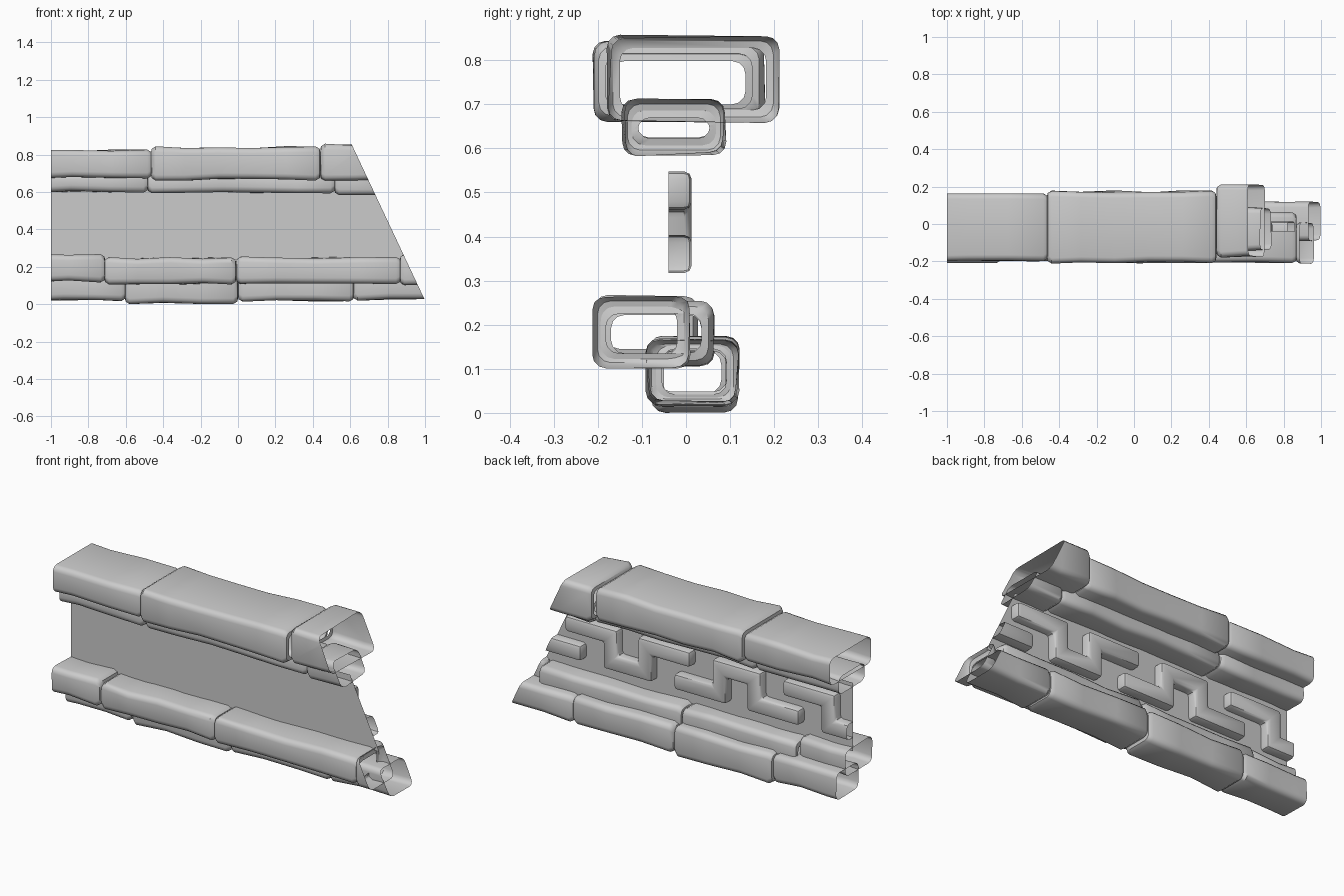
import bpy, bmesh, random
from math import sin, cos, pi
from mathutils import Vector

random.seed(4)
if "Cube" in bpy.data.objects:
    bpy.data.objects.remove(bpy.data.objects["Cube"])

stone = bpy.data.materials.new("grey stone")
stone.use_nodes = True
COLOR = (0.6, 0.6, 0.6, 1)
stone.diffuse_color = COLOR
stone.node_tree.nodes["Principled BSDF"].inputs["Base Color"].default_value = COLOR

END = 1.2                                   # beyond the sloping cut
CUT_POINT, CUT_NORMAL = Vector((1, 0, 0.02)), Vector((0.84, 0, 0.395))


def finish(bm, name, smooth=True):
    """Trim both ends of the wall, leaving them open, and make the object."""
    for point, normal in ((CUT_POINT, CUT_NORMAL), (Vector((-1, 0, 0)), Vector((-1, 0, 0)))):
        bmesh.ops.bisect_plane(bm, geom=bm.verts[:] + bm.edges[:] + bm.faces[:], dist=1e-5,
                               plane_co=point, plane_no=normal, clear_outer=True)
    mesh = bpy.data.meshes.new(name)
    bm.to_mesh(mesh)
    bm.free()
    mesh.materials.append(stone)
    obj = bpy.data.objects.new(name, mesh)
    bpy.context.collection.objects.link(obj)
    if smooth:
        bpy.ops.object.select_all(action='DESELECT')
        obj.select_set(True)
        bpy.context.view_layer.objects.active = obj
        bpy.ops.object.shade_smooth_by_angle(angle=0.7)
    return obj


def ring(bm, x, y0, y1, z0, z1, inset, radius, wobble):
    """Rounded rectangle across the wall."""
    y0, y1, z0, z1 = y0 + inset + radius, y1 - inset - radius, z0 + inset + radius, z1 - inset - radius
    verts = []
    for i, (y, z) in enumerate(((y1, z1), (y0, z1), (y0, z0), (y1, z0))):
        dy, dz = random.uniform(-wobble, 0), random.uniform(-wobble, 0)
        dy, dz = dy * (1 if y == y1 else -1), dz * (1 if z == z1 else -1)
        for k in range(4):
            a = pi / 2 * (i + k / 3)
            verts.append(bm.verts.new((x, y + dy + radius * cos(a), z + dz + radius * sin(a))))
    return verts


def block(name, x0, x1, y0, y1, z0, z1, radius=0.03):
    """One worn hollow stone, with rounded lips at its ends."""
    bm = bmesh.new()
    soft = 0.025
    stations = [(x0, 0.03, 0), (x0 + 0.004, 0.014, 0), (x0 + soft, 0, 0.004)]
    steps = max(1, round((x1 - x0) / 0.2))
    stations += [(x0 + (x1 - x0) * i / steps, 0, 0.012) for i in range(1, steps)]
    stations += [(x1 - soft, 0, 0.004), (x1 - 0.004, 0.014, 0), (x1, 0.03, 0)]
    rings = [ring(bm, x, y0, y1, z0, z1, inset, radius, wobble) for x, inset, wobble in stations]
    for a, b in zip(rings, rings[1:]):
        for i in range(len(a)):
            j = (i + 1) % len(a)
            bm.faces.new((a[i], a[j], b[j], b[i]))
    bmesh.ops.recalc_face_normals(bm, faces=bm.faces)
    finish(bm, name)


# Four courses of stones: x start, x end, y range, z range
START = -1.1
courses = {
    "coping_stone": [(START, -0.46, -0.2, 0.165, 0.67, 0.828),
                     (-0.465, 0.44, -0.212, 0.18, 0.66, 0.845),
                     (0.44, END, -0.18, 0.212, 0.657, 0.858)],
    "upper_ledge_stone": [(START, -0.48, -0.145, 0.09, 0.595, 0.7),
                          (-0.485, 0.52, -0.14, 0.085, 0.592, 0.7),
                          (0.515, END, -0.147, 0.092, 0.582, 0.715)],
    "lower_ledge_stone": [(START, -0.71, -0.21, 0.03, 0.115, 0.268),
                          (-0.715, -0.01, -0.2, 0.065, 0.105, 0.252),
                          (-0.01, 0.87, -0.212, 0.065, 0.105, 0.255),
                          (0.865, END, -0.215, 0.01, 0.1, 0.268)],
    "base_stone": [(START, -0.6, -0.09, 0.11, 0.015, 0.17),
                   (-0.605, 0, -0.08, 0.12, 0.0, 0.175),
                   (0, 0.62, -0.085, 0.122, 0.012, 0.175),
                   (0.615, END, -0.092, 0.122, 0.018, 0.17)],
}
for name, stones in courses.items():
    for n, dims in enumerate(stones, 1):
        block(f"{name}_{n}", *dims)

# Thin wall panel
PANEL_Y = -0.04
bm = bmesh.new()
bm.faces.new([bm.verts.new((x, PANEL_Y, z)) for x, z in
              ((START, 0.24), (END, 0.24), (END, 0.62), (START, 0.62))])
finish(bm, "wall_panel", False)

# Raised meander keys on the back, alternately cupped and arched
LOW, HIGH, WIDTH = 0.317, 0.548, 0.087
OUTER, INNER, ARM = 0.15, 0.06, 0.385


def meander_key(name, centre, arched):
    half = [(INNER, HIGH), (INNER, LOW + WIDTH)]
    half = [(ARM, HIGH - WIDTH), (ARM, HIGH), (OUTER - WIDTH, HIGH), (OUTER - WIDTH, LOW + WIDTH)]
    outline = half + [(-x, z) for x, z in reversed(half)]
    outline += [(-OUTER, HIGH - WIDTH), (-OUTER, LOW), (OUTER, LOW), (OUTER, HIGH - WIDTH)]
    bm = bmesh.new()
    base = bm.faces.new([bm.verts.new((centre + x, PANEL_Y, LOW + HIGH - z if arched else z))
                         for x, z in outline])
    grown = bmesh.ops.extrude_face_region(bm, geom=[base], use_keep_orig=True)["geom"]
    bmesh.ops.translate(bm, vec=(0, 0.053, 0), verts=[g for g in grown if isinstance(g, bmesh.types.BMVert)])
    bmesh.ops.delete(bm, geom=[base], context='FACES_ONLY')
    bmesh.ops.recalc_face_normals(bm, faces=bm.faces)
    if sum(f.normal.y * f.calc_area() for f in bm.faces) < 0:
        bmesh.ops.reverse_faces(bm, faces=bm.faces)
    edges = [e for e in bm.edges if not e.is_boundary]
    bmesh.ops.bevel(bm, geom=edges, offset=0.018, segments=2, profile=0.5, affect='EDGES')
    finish(bm, name)


for n in range(4):
    meander_key(f"meander_key_{n + 1}", -0.985 + 0.67 * n, n % 2 == 1)
